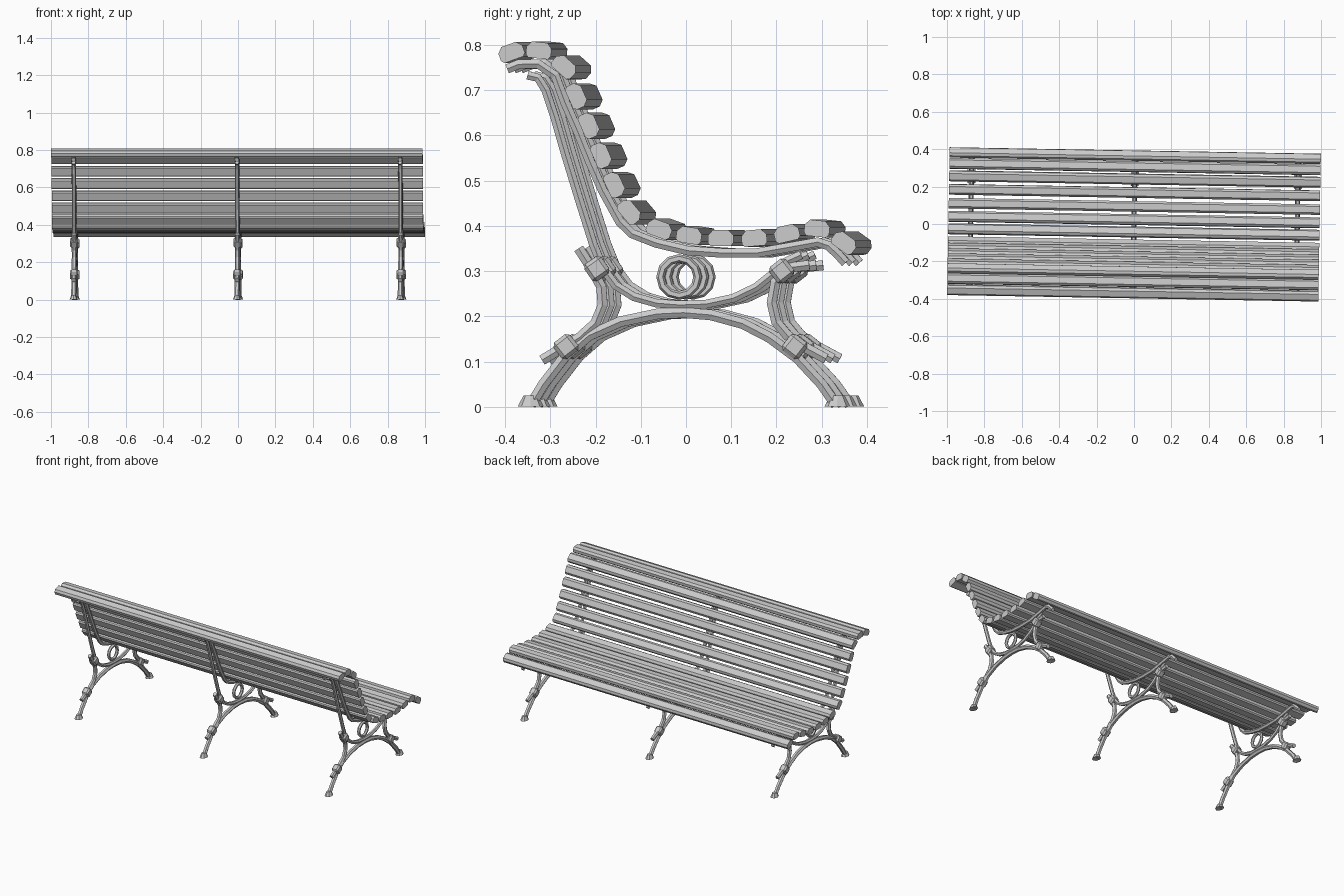
import bpy, bmesh, math
from mathutils import Matrix, Vector

if "Cube" in bpy.data.objects:
    bpy.data.objects.remove(bpy.data.objects["Cube"])

# The whole bench is turned very slightly about z
TURN = Matrix.Rotation(-0.0175, 4, 'Z')
FRAMES_X = (-0.873, 0.0, 0.873)
LENGTH = 1.985


def place(name, data, x=0.0):
    ob = bpy.data.objects.new(name, data)
    bpy.context.collection.objects.link(ob)
    ob.matrix_world = TURN @ Matrix.Translation((x, 0, 0))
    return ob


def in_each_frame(name, data):
    for i, x in enumerate(FRAMES_X):
        place(f"{name}_{i + 1}", data, x)


def mesh_from(bm, name):
    bmesh.ops.recalc_face_normals(bm, faces=bm.faces)
    me = bpy.data.meshes.new(name)
    bm.to_mesh(me)
    bm.free()
    return me


def bar(name, pts, radius):
    """Hexagonal iron bar following (y, z) points."""
    cu = bpy.data.curves.new(name, 'CURVE')
    cu.dimensions = '3D'
    cu.bevel_depth = radius
    cu.bevel_resolution = 1
    cu.use_fill_caps = True
    sp = cu.splines.new('POLY')
    sp.points.add(len(pts) - 1)
    for p, (y, z) in zip(sp.points, pts):
        p.co = (0, y, z, 1)
    sp.use_smooth = False
    in_each_frame(name, cu)


def slat(name, y, z, deg):
    """Wooden slat: chamfered section extruded along x."""
    prof = [(-.022, -.018), (.022, -.018), (.028, -.011), (.028, .006),
            (.017, .018), (-.017, .018), (-.028, .006), (-.028, -.011)]
    a = math.radians(deg)
    c, s = math.cos(a), math.sin(a)
    bm = bmesh.new()
    vs = [bm.verts.new((-LENGTH / 2, y + u * c - v * s, z + u * s + v * c))
          for u, v in prof]
    face = bm.faces.new(vs)
    ext = bmesh.ops.extrude_face_region(bm, geom=[face])
    moved = [g for g in ext['geom'] if isinstance(g, bmesh.types.BMVert)]
    bmesh.ops.translate(bm, verts=moved, vec=(LENGTH, 0, 0))
    if not any(set(f.verts) == set(vs) for f in bm.faces):
        bm.faces.new(vs)
    place(name, mesh_from(bm, name))


def clamp(name, y, z, deg):
    """Bevelled collar binding two bars."""
    bm = bmesh.new()
    m = (Matrix.Translation((0, y, z)) @ Matrix.Rotation(math.radians(deg), 4, 'X')
         @ Matrix.Diagonal((.042, .046, .046, 1)))
    bmesh.ops.create_cube(bm, size=1, matrix=m)
    bmesh.ops.bevel(bm, geom=bm.edges[:], offset=.008, segments=1, affect='EDGES')
    in_each_frame(name, mesh_from(bm, name))


def foot(name, y):
    """Flared foot standing on the ground."""
    bm = bmesh.new()
    m = Matrix.Translation((0, y, .0125)) @ Matrix.Diagonal((.75, 1, 1, 1))
    bmesh.ops.create_cone(bm, cap_ends=True, segments=8, radius1=.029,
                          radius2=.016, depth=.025, matrix=m)
    in_each_frame(name, mesh_from(bm, name))


# Slats: backrest then seat (y, z, tilt)
back = [(-.369, .784, 20), (-.308, .788, -6), (-.252, .752, -42), (-.225, .687, -66),
        (-.197, .622, -67), (-.170, .556, -67), (-.141, .491, -65), (-.108, .431, -50)]
seat = [(-.042, .393, -20), (.024, .379, -9), (.094, .373, 0), (.168, .373, 5),
        (.240, .383, 13), (.307, .394, -6), (.367, .363, -36)]
for i, p in enumerate(back):
    slat(f"back_slat_{i + 1}", *p)
for i, p in enumerate(seat):
    slat(f"seat_slat_{i + 1}", *p)

# Bar carrying all the slats
bar("slat_support", [(-.380, .747), (-.355, .757), (-.312, .758), (-.274, .732),
                     (-.253, .675), (-.225, .611), (-.198, .544), (-.169, .478),
                     (-.131, .409), (-.105, .383), (-.051, .362), (.02, .345),
                     (.094, .340), (.172, .340), (.246, .353), (.306, .364),
                     (.330, .356), (.352, .336), (.368, .318)], .012)

# Rear post that sweeps under the seat to the front
bar("rear_post", [(-.335, .733), (-.312, .727), (-.295, .700), (-.275, .640),
                  (-.252, .560), (-.220, .455), (-.190, .360), (-.168, .305),
                  (-.140, .268), (-.100, .243), (-.05, .229), (0, .225),
                  (.06, .227), (.12, .240), (.17, .264), (.205, .292),
                  (.235, .320), (.27, .336)], .011)

# S-shaped braces between seat and legs
bar("rear_brace", [(-.222, .350), (-.195, .308), (-.172, .265), (-.169, .225),
                   (-.185, .185), (-.220, .153), (-.262, .128), (-.303, .103)], .013)
bar("front_brace", [(.288, .313), (.240, .307), (.213, .275), (.205, .230),
                    (.215, .187), (.240, .157), (.275, .133), (.325, .106)], .013)

# Arched legs
bar("arched_legs", [(-.328, .004), (-.300, .050), (-.252, .112), (-.2, .157),
                    (-.13, .188), (-.05, .205), (.01, .208), (.07, .203),
                    (.14, .184), (.2, .153), (.262, .107), (.315, .050),
                    (.347, .004)], .0135)
foot("rear_foot", -.328)
foot("front_foot", .350)

# Collars
clamp("rear_upper_clamp", -.182, .305, -55)
clamp("front_upper_clamp", .227, .300, 38)
clamp("rear_lower_clamp", -.250, .133, 38)
clamp("front_lower_clamp", .256, .133, -38)

# Decorative ring
bm = bmesh.new()
N, M = 12, 6
rows = []
for i in range(N):
    a = 2 * math.pi * i / N
    row = []
    for j in range(M):
        b = 2 * math.pi * j / M
        r = .041 + .0095 * math.cos(b)
        row.append(bm.verts.new((.0095 * math.sin(b), r * math.cos(a),
                                 .287 + r * math.sin(a))))
    rows.append(row)
for i in range(N):
    p, q = rows[i], rows[(i + 1) % N]
    for j in range(M):
        k = (j + 1) % M
        bm.faces.new((p[j], q[j], q[k], p[k]))
in_each_frame("ring", mesh_from(bm, "ring"))
